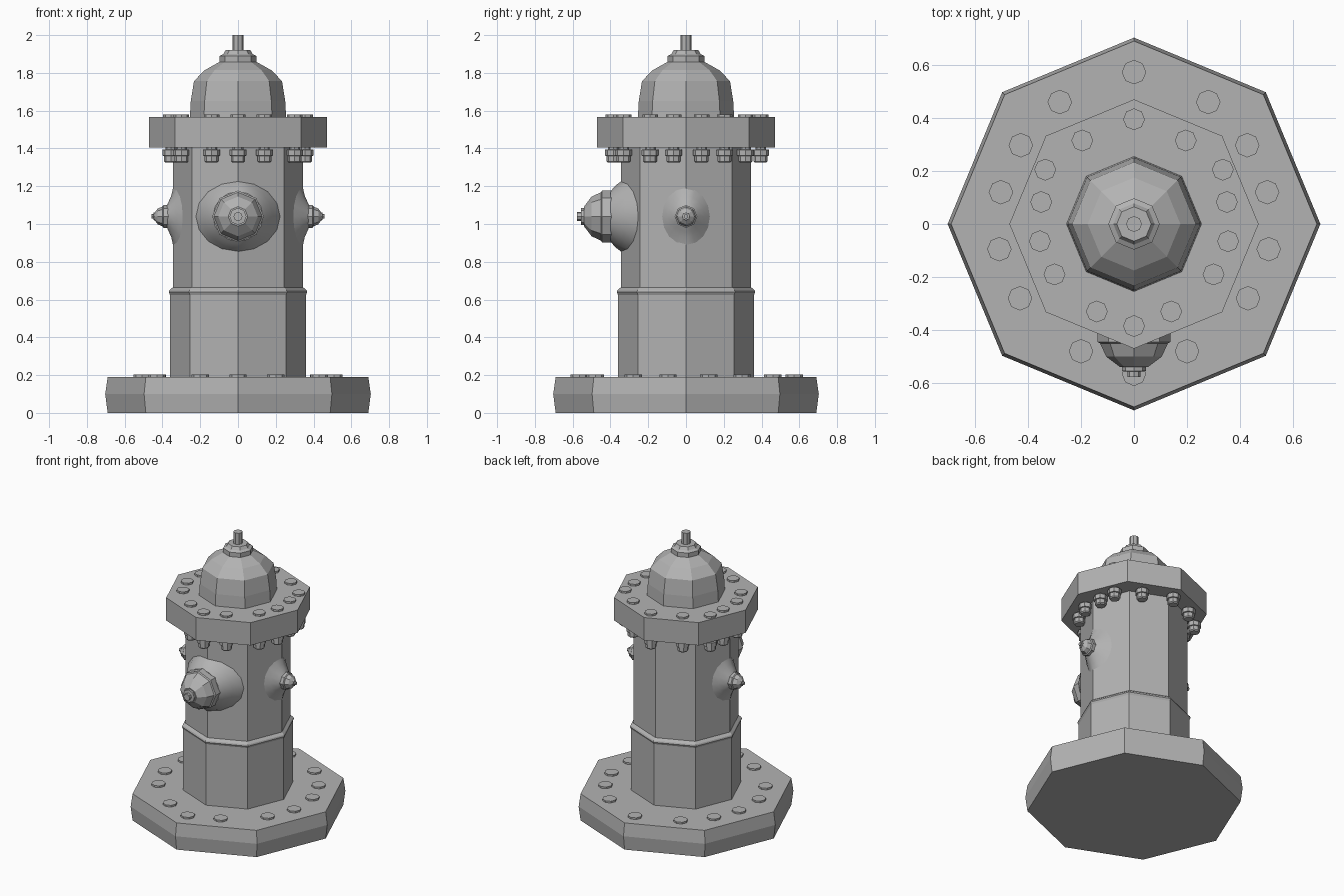
import bpy, bmesh
from math import cos, sin, pi, tan
from mathutils import Matrix, Vector

cube = bpy.data.objects.get("Cube")
if cube:
    bpy.data.objects.remove(cube)

grey = bpy.data.materials.new("iron_grey")
grey.use_nodes = True
grey.diffuse_color = (0.45, 0.45, 0.45, 1)
grey.node_tree.nodes["Principled BSDF"].inputs["Base Color"].default_value = grey.diffuse_color

BODY_R = 0.345
NOZZLE_Z = 1.04


def finish(bm, name, smooth=False):
    bmesh.ops.recalc_face_normals(bm, faces=bm.faces)
    for f in bm.faces:
        f.smooth = smooth
    mesh = bpy.data.meshes.new(name)
    bm.to_mesh(mesh)
    bm.free()
    mesh.materials.append(grey)
    obj = bpy.data.objects.new(name, mesh)
    bpy.context.collection.objects.link(obj)
    return obj


def loft(bm, rings, caps=True):
    """Bridge rings of points; optionally close both ends."""
    rows = [[bm.verts.new(p) for p in ring] for ring in rings]
    n = len(rows[0])
    for a, b in zip(rows, rows[1:]):
        for i in range(n):
            j = (i + 1) % n
            bm.faces.new((a[i], a[j], b[j], b[i]))
    if caps:
        bm.faces.new(rows[0][::-1])
        bm.faces.new(rows[-1])


def lathe(bm, profile, matrix=Matrix(), sides=8):
    """Turn a (radius, height) profile, with corners on the axes."""
    angles = [2 * pi * i / sides for i in range(sides)]
    loft(bm, [[matrix @ Vector((r * cos(a), r * sin(a), h)) for a in angles]
              for r, h in profile])


def turned(name, profile, matrix=Matrix()):
    bm = bmesh.new()
    lathe(bm, profile, matrix)
    return finish(bm, name)


# Base, barrel, flange and bonnet
turned("base_plate", [(0.69, 0), (0.703, 0.1), (0.69, 0.19)])
turned("barrel", [(0.36, 0.18), (0.36, 0.625), (0.367, 0.64), (0.363, 0.65),
                  (BODY_R, 0.665), (BODY_R, 1.41)])
turned("top_flange", [(0.47, 1.405), (0.47, 1.567)])
turned("bonnet", [(0.255, 1.56), (0.25, 1.65), (0.233, 1.757), (0.175, 1.815), (0.095, 1.86)])
turned("bonnet_collar", [(0.097, 1.855), (0.097, 1.89), (0.078, 1.9), (0.065, 1.92)])
turned("operating_stem", [(0.03, 1.91), (0.03, 2.0)])


# Bolts: half of each circle is listed and mirrored across x
def bolts(name, spots, profiles):
    bm = bmesh.new()
    for x, y in spots:
        for sx in ((1, -1) if x else (1,)):
            for profile in profiles:
                lathe(bm, profile, Matrix.Translation((sx * x, y, 0)))
    finish(bm, name)


flange_spots = [(0, 0.395), (0.195, 0.315), (0.335, 0.205), (0.35, 0.083),
                (0.355, -0.065), (0.3, -0.19), (0.14, -0.33), (0, -0.385)]
base_spots = [(0, 0.573), (0.28, 0.46), (0.427, 0.297), (0.502, 0.12),
              (0.508, -0.095), (0.43, -0.28), (0.2, -0.48), (0, -0.565)]
bolts("base_bolts", base_spots, [[(0.046, 0.18), (0.046, 0.202)]])
bolts("flange_bolts", flange_spots,
      [[(0.041, 1.56), (0.041, 1.58)],
       [(0.028, 1.41), (0.028, 1.395), (0.045, 1.393), (0.045, 1.362),
        (0.037, 1.36), (0.037, 1.332), (0.03, 1.325)]])


# Nozzles: a flared neck following the barrel facets, and a turned cap
def flare(name, steps, end, matrix, sides=16):
    rings = []
    for ru, rv, k in steps:
        ring = []
        for i in range(sides):
            a = 2 * pi * i / sides
            u, v = ru * cos(a), rv * sin(a)
            skin = BODY_R - abs(u) * tan(pi / 8) - 0.003
            ring.append(matrix @ Vector((u, v, skin + (end - skin) * k)))
        rings.append(ring)
    bm = bmesh.new()
    loft(bm, rings)
    obj = finish(bm, name, smooth=True)
    for f in obj.data.polygons:
        f.use_smooth = len(f.vertices) == 4


lift = Matrix.Translation((0, 0, NOZZLE_Z))
front = lift @ Matrix.Rotation(pi / 2, 4, 'X')
flare("front_neck", [(0.225, 0.187, 0), (0.185, 0.17, 0.4), (0.155, 0.15, 0.75),
                     (0.132, 0.132, 1)], 0.4, front)
turned("front_cap", [(0.125, 0.38), (0.137, 0.39), (0.137, 0.445), (0.128, 0.45),
                     (0.105, 0.5), (0.052, 0.54)], front)
turned("front_cap_nut", [(0.045, 0.53), (0.045, 0.555), (0.024, 0.557),
                         (0.024, 0.577)], front)

for side, turn in (("left", pi / 2), ("right", -pi / 2)):
    m = lift @ Matrix.Rotation(turn, 4, 'Z') @ Matrix.Rotation(pi / 2, 4, 'X')
    flare(side + "_neck", [(0.13, 0.16, 0), (0.1, 0.11, 0.3), (0.07, 0.08, 0.65),
                           (0.05, 0.05, 1)], 0.38, m)
    turned(side + "_cap", [(0.05, 0.35), (0.06, 0.365), (0.06, 0.395), (0.052, 0.4),
                           (0.042, 0.425), (0.022, 0.44), (0.02, 0.446),
                           (0.012, 0.447), (0.012, 0.457)], m)
